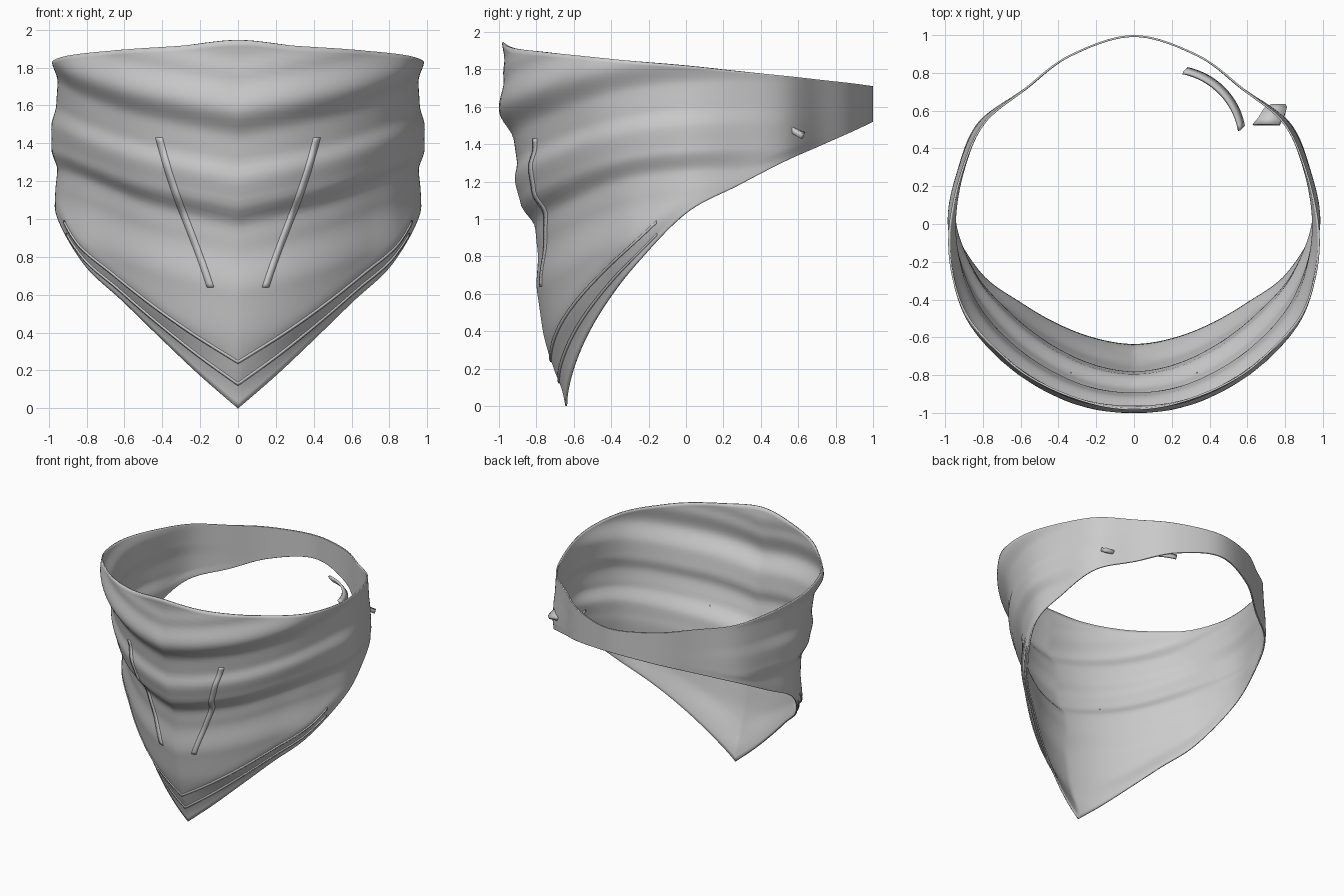
import bpy, bmesh, math
from mathutils import Vector
from mathutils.bvhtree import BVHTree

if "Cube" in bpy.data.objects:
    bpy.data.objects.remove(bpy.data.objects["Cube"])

# Half outline, front to back: top x, y, z, bottom x, y, z
COLS = [(0, -.98, 1.945, 0, -.64, 0), (.3, -.925, 1.915, .2, -.61, .175),
        (.59, -.76, 1.895, .4, -.535, .365), (.81, -.52, 1.87, .6, -.42, .56),
        (.9, -.27, 1.845, .81, -.265, .76), (.925, 0, 1.82, .958, 0, 1.03),
        (.89, .28, 1.79, .92, .28, 1.18), (.79, .53, 1.765, .82, .53, 1.31),
        (.58, .71, 1.745, .58, .71, 1.39), (.34, .89, 1.725, .34, .89, 1.47),
        (0, .995, 1.71, 0, .995, 1.52)]
AMP = [1, 1, .95, .85, .75, .7, .4, .15, .03, 0, 0]        # fold strength
SHIFT = [0, .055, .12, .2, .26, .29, .3, .3, .3, .3, .3]   # folds rise to the sides
# Fold profile: height, outward offset
FOLD = [(0, 0), (.2, .035), (.4, .05), (.6, .045), (.85, .002), (.96, -.005), (1.08, .05),
        (1.2, .06), (1.31, .03), (1.43, .027), (1.57, .08), (1.75, .025), (1.87, 0), (1.95, 0)]
N = len(COLS) - 1


def cubic(a, b, c, d, f):
    return b + .5 * f * (c - a + f * (2*a - 5*b + 4*c - d + f * (3*(b - c) + d - a)))


def along(vals, s, g0, g1):
    p = [g0] + list(vals) + [g1]
    i = min(int(s), len(vals) - 2)
    return cubic(p[i], p[i+1], p[i+2], p[i+3], s - i)


def fold(z):
    z = max(0, min(1.949, z))
    for i in range(len(FOLD) - 1):
        if z <= FOLD[i+1][0]:
            f = (z - FOLD[i][0]) / (FOLD[i+1][0] - FOLD[i][0])
            f = f * f * (3 - 2 * f)
            return FOLD[i][1] * (1 - f) + FOLD[i+1][1] * f
    return 0


def column(s):
    out = []
    for k in range(6):
        v = [c[k] for c in COLS]
        sharp = k == 5                      # pointed tip at the front
        odd = k in (0, 3)
        g0 = -v[1] if odd else (2*v[0] - v[1] if sharp else v[1])
        out.append(along(v, s, g0, -v[-2] if odd else v[-2]))
    return Vector(out[:3]), Vector(out[3:])


def point(s, t, lift=0):
    side = -1 if s < 0 else 1
    s = abs(s)
    a, b = column(s)
    p = a.lerp(b, t)
    e = min(1, (1 - t) / .15)
    d = along(AMP, s, 1, 0) * fold(p.z - along(SHIFT, s, -.055, .3)) * e * e * (3 - 2*e) + lift
    r = Vector((p.x, p.y, 0)).normalized()
    p += r * d
    return Vector((p.x * side, p.y, p.z))


def make(name, verts, faces, thick, offset=0):
    me = bpy.data.meshes.new(name)
    me.from_pydata([tuple(v) for v in verts], [], faces)
    ob = bpy.data.objects.new(name, me)
    bpy.context.collection.objects.link(ob)
    bm = bmesh.new()
    bm.from_mesh(me)
    bmesh.ops.recalc_face_normals(bm, faces=bm.faces)
    bm.to_mesh(me)
    bm.free()
    m = ob.modifiers.new("thickness", 'SOLIDIFY')
    m.thickness, m.offset = thick, offset
    bpy.ops.object.select_all(action='DESELECT')
    bpy.context.view_layer.objects.active = ob
    ob.select_set(True)
    bpy.ops.object.shade_smooth_by_angle(angle=math.radians(40))
    return ob


def ribbon(name, pairs, thick):
    verts = [v for p in pairs for v in p]
    faces = [(2*i, 2*i+1, 2*i+3, 2*i+2) for i in range(len(pairs) - 1)]
    return make(name, verts, faces, thick)


# Cloth body
SUB, ROWS = 10, 60
ss = [i / SUB for i in range(N * SUB + 1)] + [-i / SUB for i in range(N * SUB - 1, 0, -1)]
verts = [point(s, r / ROWS) for s in ss for r in range(ROWS + 1)]
W, C = ROWS + 1, len(ss)
faces = [(i*W + r, i*W + r + 1, (i+1) % C * W + r + 1, (i+1) % C * W + r)
         for i in range(C) for r in range(ROWS)]
make("neck_cloth", verts, faces, .01)
tree = BVHTree.FromPolygons(verts, faces)

# Two stitched hem lines above the lower edge
for name, h0, h1 in (("upper_hem_line", .245, .1), ("lower_hem_line", .13, .035)):
    pairs, end = [], 4.45
    for i in range(-60, 61):
        s = end * i / 60
        a, b = column(abs(s))
        z = b.z + h0 + (h1 - h0) * abs(i) / 60
        pairs.append([point(s, (a.z - z - w) / (a.z - b.z), .004) for w in (-.008, .008)])
    ribbon(name, pairs, .016)

# Slanted crease strips on the front
for side, name in ((-1, "left_crease_strip"), (1, "right_crease_strip")):
    pairs = []
    for i in range(41):
        f = i / 40
        z = 1.43 - .79 * f
        x = .415 - .27 * f - .03 * math.sin(math.pi * f) * (f - .8)
        row = []
        for w in (-.018, .018):
            hit = tree.ray_cast(Vector((side * (x + w), -2, z)), Vector((0, 1, 0)))[0]
            row.append(hit + Vector((0, -.004, 0)))
        pairs.append(row)
    ribbon(name, pairs, .014)

# Inner tie end: curved strip inside the back right
pairs = []
for i in range(17):
    a = math.radians(10 + 68 * i / 16)
    x, y = .19 + .385 * math.cos(a), .44 + .38 * math.sin(a)
    pairs.append([(x - .012, y - .012, 1.52), (x + .012, y + .012, 1.475)])
ribbon("inner_tie_end", pairs, .016)

# Outer tie end: small leaf poking through the cloth
pairs = [[(.63, .525, 1.47), (.77, .525, 1.50)], [(.66, .56, 1.475), (.78, .545, 1.49)],
         [(.69, .61, 1.46), (.795, .57, 1.475)], [(.73, .63, 1.45), (.805, .60, 1.455)],
         [(.80, .63, 1.445), (.808, .615, 1.445)]]
ribbon("outer_tie_end", pairs, .03)
